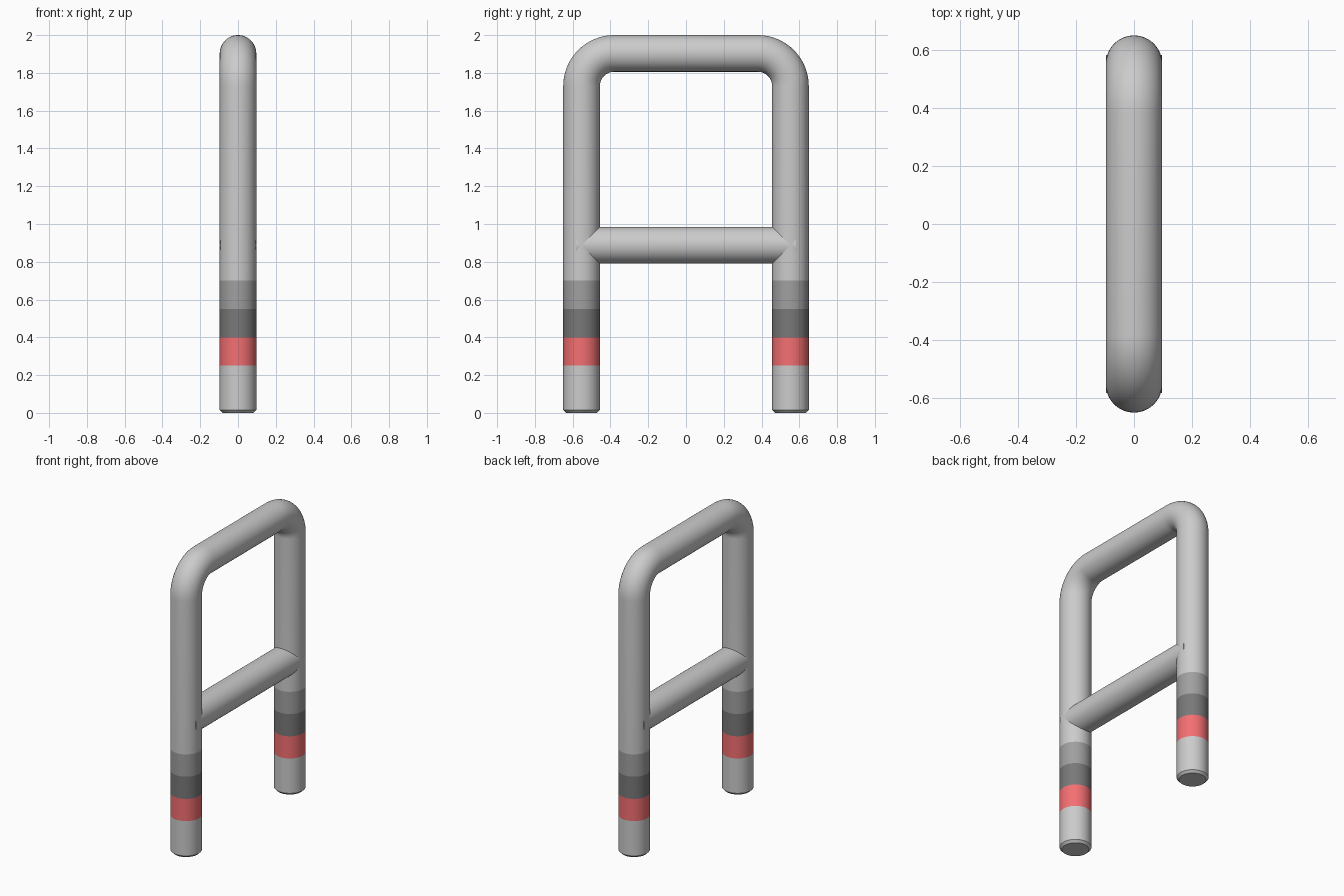
import bpy, bmesh
from math import sin, cos, pi
from mathutils import Vector

if "Cube" in bpy.data.objects:
    bpy.data.objects.remove(bpy.data.objects["Cube"])

R, SIDES = 0.097, 48
LEG_Y, TOP_Z, BEND = 0.553, 1.903, 0.173


def material(name, rgb):
    m = bpy.data.materials.new(name)
    m.diffuse_color = (*rgb, 1)
    m.use_nodes = True
    m.node_tree.nodes["Principled BSDF"].inputs["Base Color"].default_value = m.diffuse_color
    return m


def tube(name, stations):
    """Sweep circles through (y, z, angle, radius) stations in the YZ plane."""
    bm = bmesh.new()
    rings = []
    for y, z, a, r in stations:
        # a is the travel direction in the YZ plane; side is its normal
        side = Vector((0, -sin(a), cos(a)))
        rings.append([bm.verts.new(Vector((0, y, z)) + r * (
            Vector((cos(t), 0, 0)) + side * sin(t)))
            for t in (2 * pi * i / SIDES for i in range(SIDES))])
    for p, q in zip(rings, rings[1:]):
        for i in range(SIDES):
            j = (i + 1) % SIDES
            bm.faces.new((p[i], p[j], q[j], q[i]))
    bm.faces.new(rings[0][::-1])
    bm.faces.new(rings[-1])
    bmesh.ops.recalc_face_normals(bm, faces=bm.faces)
    me = bpy.data.meshes.new(name)
    bm.to_mesh(me)
    bm.free()
    ob = bpy.data.objects.new(name, me)
    bpy.context.collection.objects.link(ob)
    bpy.ops.object.select_all(action='DESELECT')
    ob.select_set(True)
    bpy.context.view_layer.objects.active = ob
    bpy.ops.object.shade_smooth_by_angle(angle=pi / 6)
    return ob


# Left half of the bent frame: rounded foot, band limits, then the bend
half = []
for k in range(5):
    t = pi / 2 * k / 4
    half.append((-LEG_Y, 0.015 * (1 - sin(t)), pi / 2, R - 0.015 * cos(t)))
half = [(y, z, a, r) for (y, _, a, r), z in
        zip(half, [0.015 * (1 - cos(pi / 2 * k / 4)) for k in range(5)])]
half += [(-LEG_Y, z, pi / 2, R) for z in (0.25, 0.40, 0.55, 0.70)]
for k in range(17):
    t = pi / 2 * k / 16
    half.append((-LEG_Y + BEND * (1 - cos(t)),
                 TOP_Z - BEND * (1 - sin(t)), pi / 2 - t, R))
# Mirrored half runs back down to the other foot
frame = tube("bent_frame", half + [(-y, z, -a, r) for y, z, a, r in half[::-1]])

# Coloured bands around both legs
mats = [material("frame_grey", (0.8, 0.8, 0.8)),
        material("band_red", (0.9, 0.16, 0.17)),
        material("band_black", (0.19, 0.19, 0.19)),
        material("band_dark_grey", (0.35, 0.35, 0.35))]
for m in mats:
    frame.data.materials.append(m)
for f in frame.data.polygons:
    for i, low in enumerate((0.25, 0.40, 0.55), 1):
        if low < f.center.z < low + 0.15:
            f.material_index = i

# Crossbar between the legs
tube("crossbar", [(-LEG_Y - 0.03, 0.888, 0, R), (LEG_Y + 0.03, 0.888, 0, R)])
